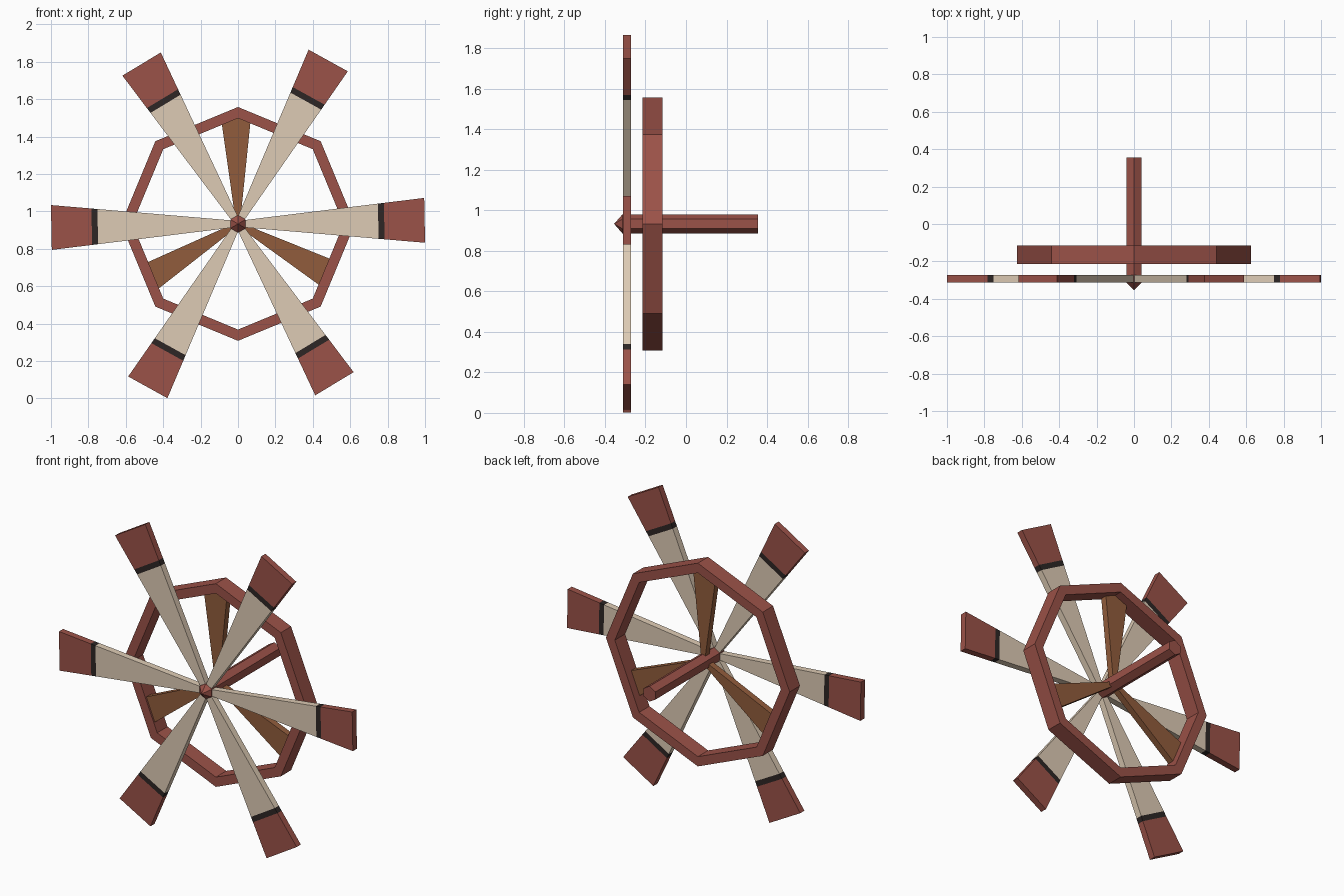
import bpy, bmesh, math
from mathutils import Vector

if "Cube" in bpy.data.objects:
    bpy.data.objects.remove(bpy.data.objects["Cube"])

CZ = 0.933                      # height of the rotor axis
TILT = 1.1                      # small rotation of the blades, degrees


def material(name, rgb):
    m = bpy.data.materials.new(name)
    m.diffuse_color = (*rgb, 1)
    m.use_nodes = True
    m.node_tree.nodes["Principled BSDF"].inputs["Base Color"].default_value = m.diffuse_color
    return m


RED = material("dull red", (0.328, 0.084, 0.065))
CREAM = material("cream", (0.730, 0.600, 0.460))
BLACK = material("soft black", (0.026, 0.019, 0.018))
BROWN = material("brown wood", (0.283, 0.107, 0.045))


def finish(name, bm, mats):
    bmesh.ops.recalc_face_normals(bm, faces=bm.faces)
    me = bpy.data.meshes.new(name)
    bm.to_mesh(me)
    bm.free()
    for m in mats:
        me.materials.append(m)
    ob = bpy.data.objects.new(name, me)
    bpy.context.collection.objects.link(ob)
    return ob


def polar(r, deg, y, t=0.0):
    """Point at radius r along an angle, shifted sideways by t."""
    a = math.radians(deg)
    return Vector((r * math.cos(a) - t * math.sin(a), y,
                   CZ + r * math.sin(a) + t * math.cos(a)))


def loft(name, rings, mats, closed=False, bands=None):
    """Skin a list of equal-sized point loops, capping the ends unless closed."""
    bm = bmesh.new()
    loops = [[bm.verts.new(p) for p in ring] for ring in rings]
    n, k = len(loops[0]), len(loops)
    for i in range(k if closed else k - 1):
        a, b = loops[i], loops[(i + 1) % k]
        for j in range(n):
            f = bm.faces.new((a[j], a[(j + 1) % n], b[(j + 1) % n], b[j]))
            f.material_index = bands[i] if bands else 0
    if not closed:
        bm.faces.new(loops[0]).material_index = bands[0] if bands else 0
        bm.faces.new(loops[-1]).material_index = bands[-1] if bands else 0
    return finish(name, bm, mats)


def wedge(name, deg, stations, y0, y1, mats, bands=None):
    """Flat tapered bar; stations are (radius, half width)."""
    rings = [[polar(r, deg, y0, -w), polar(r, deg, y0, w),
              polar(r, deg, y1, w), polar(r, deg, y1, -w)] for r, w in stations]
    return loft(name, rings, mats, bands=bands)


# Six blades: cream sail, black band, red tip
def half(r):
    return 0.016 + 0.104 * r


for i in range(6):
    wedge(f"blade_{i + 1}", i * 60 + TILT,
          [(r, half(r)) for r in (0.02, 0.75, 0.782, 0.998)],
          -0.312, -0.272, [CREAM, BLACK, RED], bands=[0, 1, 2])

# Three brown spokes holding the ring
for i in range(3):
    wedge(f"spoke_{i + 1}", 90 + i * 120 + TILT,
          [(0.02, 0.013), (0.568, 0.080)], -0.205, -0.165, [BROWN])

# Eight-sided ring behind the blades
loft("support_ring",
     [[polar(0.565, d, -0.215), polar(0.625, d, -0.215),
       polar(0.625, d, -0.115), polar(0.565, d, -0.115)] for d in range(0, 360, 45)],
     [RED], closed=True)

# Six-sided axle with a pointed front
axle = bmesh.new()
rows = [[axle.verts.new(polar(0.047, 30 + 60 * i, y)) for i in range(6)]
        for y in (-0.314, 0.355)]
tip = axle.verts.new((0, -0.355, CZ))
for i in range(6):
    j = (i + 1) % 6
    axle.faces.new((rows[0][i], rows[0][j], rows[1][j], rows[1][i]))
    axle.faces.new((rows[0][j], rows[0][i], tip))
axle.faces.new(rows[1])
finish("axle", axle, [RED])
